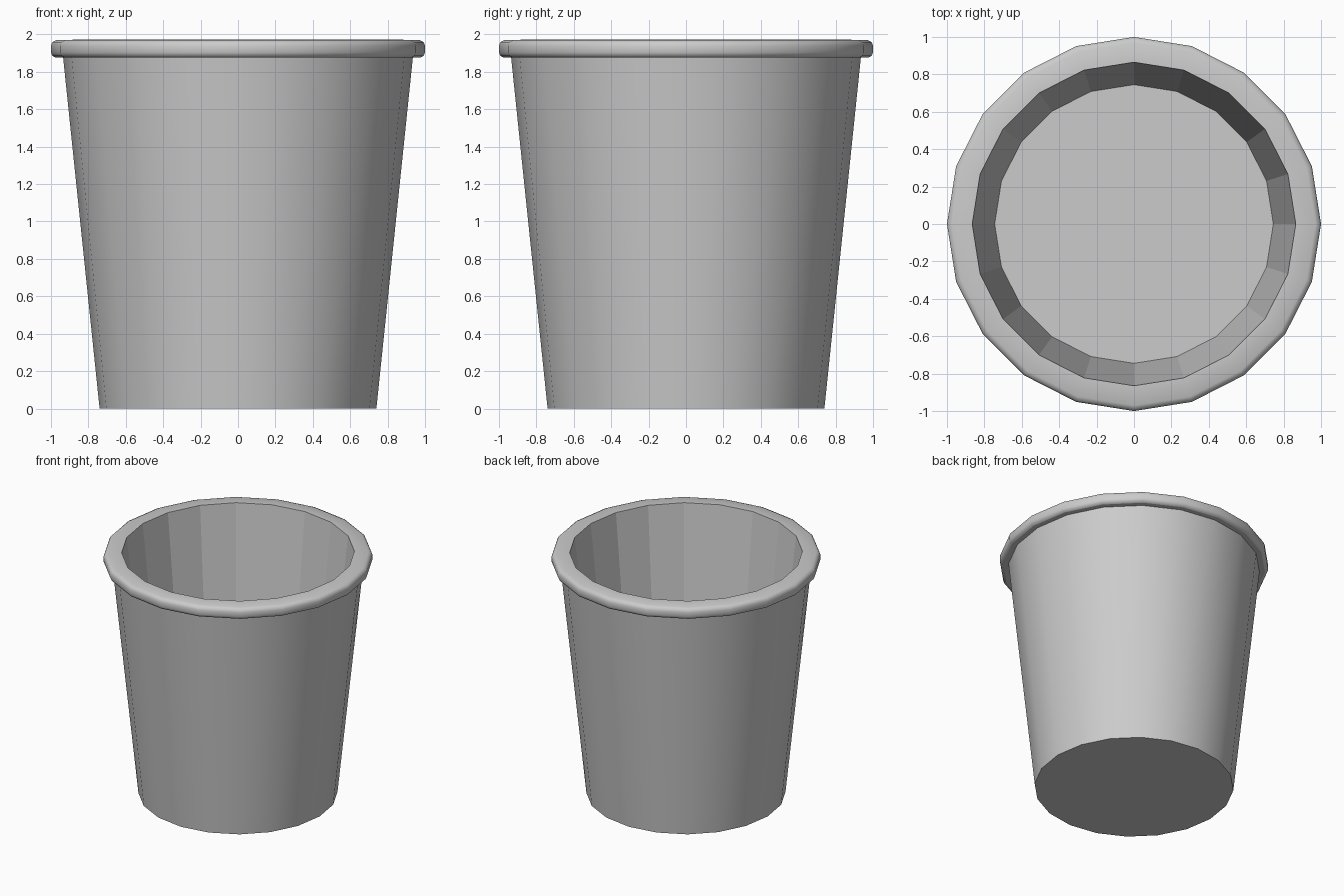
import bpy, bmesh, math

if "Cube" in bpy.data.objects:
    bpy.data.objects.remove(bpy.data.objects["Cube"])

SIDES = 20

# Profile (radius, z): outer wall, rolled rim, inner wall, raised floor
profile = [
    (0.74, 0.0), (0.935, 1.877),
    (0.975, 1.877), (0.992, 1.885), (1.0, 1.903),
    (1.0, 1.94), (0.992, 1.96), (0.97, 1.97),
    (0.865, 1.972), (0.745, 0.84),
]

bm = bmesh.new()
rings = []
for r, z in profile:
    rings.append([bm.verts.new((r * math.cos(2 * math.pi * i / SIDES),
                                r * math.sin(2 * math.pi * i / SIDES), z))
                  for i in range(SIDES)])

# Walls and rim
inner_wall = len(rings) - 2
for k in range(len(rings) - 1):
    a, b = rings[k], rings[k + 1]
    for i in range(SIDES):
        j = (i + 1) % SIDES
        f = bm.faces.new((a[i], a[j], b[j], b[i]))
        f.smooth = k != inner_wall      # inside stays faceted

# Underside and inside floor
bm.faces.new(list(reversed(rings[0])))
bm.faces.new(rings[-1])

# Sharp creases at the base, under the rim and at the mouth
bm.edges.ensure_lookup_table()
for k in (0, 1, 2, 8, 9):
    ring = rings[k]
    for i in range(SIDES):
        e = bm.edges.get((ring[i], ring[(i + 1) % SIDES]))
        e.smooth = False

mesh = bpy.data.meshes.new("cup")
bm.to_mesh(mesh)
bm.free()
cup = bpy.data.objects.new("cup", mesh)
bpy.context.collection.objects.link(cup)
